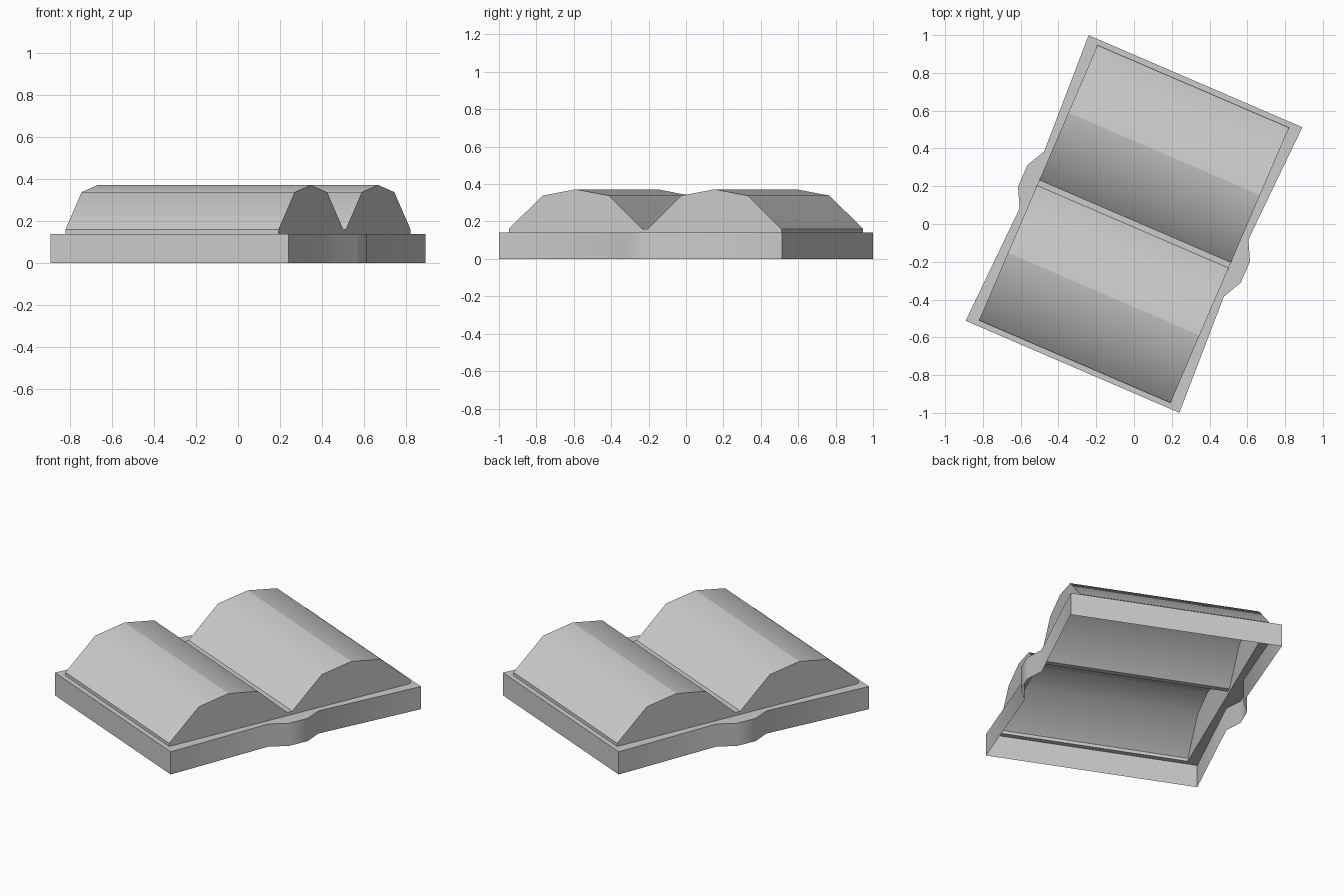
import bpy, bmesh, math

if "Cube" in bpy.data.objects:
    bpy.data.objects.remove(bpy.data.objects["Cube"])

ANGLE = math.radians(-23.3)   # the open book lies turned on the ground
RIM_Z = 0.14
PAGE_X, PAGE_Y = 0.552, 0.793


def finish(bm, name, smooth_deg):
    bmesh.ops.recalc_face_normals(bm, faces=bm.faces[:])
    mesh = bpy.data.meshes.new(name)
    bm.to_mesh(mesh)
    bm.free()
    ob = bpy.data.objects.new(name, mesh)
    bpy.context.collection.objects.link(ob)
    ob.rotation_euler.z = ANGLE
    bpy.ops.object.select_all(action='DESELECT')
    bpy.context.view_layer.objects.active = ob
    ob.select_set(True)
    bpy.ops.object.shade_smooth_by_angle(angle=math.radians(smooth_deg))
    return ob


def loop_faces(bm, a, b):
    for i in range(len(a)):
        j = (i + 1) % len(a)
        bm.faces.new((a[i], a[j], b[j], b[i]))


# Cover: hollow wall with spine bumps and a flat rim around the pages
side = [(0.616, -0.823), (0.589, -0.164), (0.642, -0.062),
        (0.642, 0.062), (0.589, 0.164), (0.616, 0.823)]
outline = side + [(-x, -y) for x, y in side]
bm = bmesh.new()
bottom = [bm.verts.new((x, y, 0)) for x, y in outline]
top = [bm.verts.new((x, y, RIM_Z)) for x, y in outline]
inner = [bm.verts.new((math.copysign(PAGE_X, x),
                       max(-PAGE_Y, min(PAGE_Y, y)), RIM_Z))
         for x, y in outline]
loop_faces(bm, bottom, top)
loop_faces(bm, top, inner)
finish(bm, "book_cover", 50)

# Pages: two humps with a narrow valley, open underneath
half = [(0.016, 0.16), (0.21, 0.338), (0.404, 0.372),
        (0.598, 0.338), (PAGE_Y, 0.16), (PAGE_Y, RIM_Z)]
profile = [(-y, z) for y, z in reversed(half)] + half
bm = bmesh.new()
left = [bm.verts.new((-PAGE_X, y, z)) for y, z in profile]
right = [bm.verts.new((PAGE_X, y, z)) for y, z in profile]
for i in range(len(profile) - 1):
    bm.faces.new((left[i], left[i + 1], right[i + 1], right[i]))
bm.faces.new(left)
bm.faces.new(right)
# crisp crease along the crest of each page block
for i, (y, z) in enumerate(profile):
    if z > 0.37:
        bm.edges.get((left[i], right[i])).smooth = False
finish(bm, "book_pages", 38)
